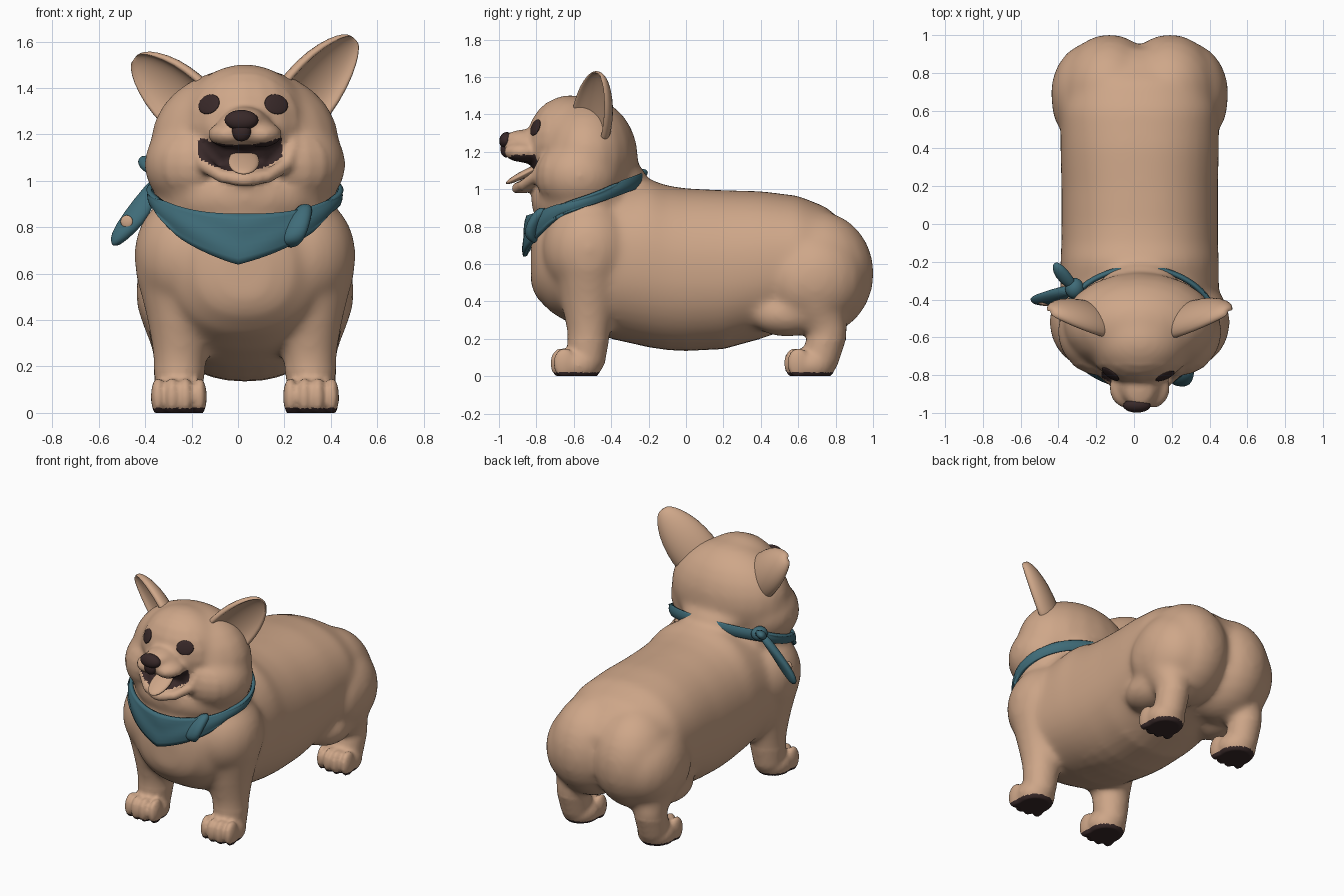
import bpy, bmesh
from math import sin, cos, pi
from mathutils import Vector, Matrix, Euler

cube = bpy.data.objects.get("Cube")
if cube:
    bpy.data.objects.remove(cube, do_unlink=True)

CENTRE_X = 0.03
BOTH = (1, -1)


def material(name, rgb):
    m = bpy.data.materials.new(name)
    m.use_nodes = True
    m.diffuse_color = (*rgb, 1)
    for node in m.node_tree.nodes:
        if node.type == 'BSDF_PRINCIPLED':
            node.inputs["Base Color"].default_value = (*rgb, 1)
            node.inputs["Roughness"].default_value = 0.8
    return m


FUR = material("tan_fur", (0.62, 0.385, 0.25))
DARK = material("dark_brown", (0.04, 0.022, 0.022))
TEAL = material("teal_cloth", (0.05, 0.15, 0.19))


def finish(name, bm, *mats):
    bmesh.ops.recalc_face_normals(bm, faces=bm.faces)
    me = bpy.data.meshes.new(name)
    bm.to_mesh(me)
    bm.free()
    for m in mats:
        me.materials.append(m)
    me.shade_smooth()
    ob = bpy.data.objects.new(name, me)
    ob.location.x = CENTRE_X
    bpy.context.collection.objects.link(ob)
    return ob


def loft(bm, rings):
    rows = [[bm.verts.new(p) for p in ring] for ring in rings]
    n = len(rows[0])
    for a, b in zip(rows, rows[1:]):
        for i in range(n):
            j = (i + 1) % n
            bm.faces.new((a[i], a[j], b[j], b[i]))
    bm.faces.new(rows[0][::-1])
    bm.faces.new(rows[-1])


def circle(n):
    return [(cos(2 * pi * i / n), sin(2 * pi * i / n)) for i in range(n)]


# Unit sphere as stacked rings, reused by every rounded part
SPHERE = []
for k in range(13):
    polar = pi - .06 - (pi - .12) * k / 12
    SPHERE.append([Vector((sin(polar) * u, sin(polar) * v, cos(polar))) for u, v in circle(20)])


def ball(bm, c, r, rot=(0, 0, 0), sides=(1,)):
    turn = Euler(rot)
    for s in sides:
        mat = Matrix.LocRotScale(Vector((c[0] * s, c[1], c[2])), turn, Vector(r))
        loft(bm, [[mat @ p for p in ring] for ring in SPHERE])


def limb(bm, pts):
    # mirrored tapered tubes with rounded joints, each point is x, y, z, radius
    for x, y, z, r in pts:
        ball(bm, (x, y, z), (r, r, r), sides=BOTH)
    for a, b in zip(pts, pts[1:]):
        for s in BOTH:
            p, q = (Vector((e[0] * s, e[1], e[2])) for e in (a, b))
            turn = (q - p).to_track_quat('Z', 'Y')
            loft(bm, [[c + turn @ Vector((u * r, v * r, 0)) for u, v in circle(20)]
                      for c, r in ((p, a[3]), (q, b[3]))])


def bulge(v):
    return abs(v) ** .9 * (1 if v > 0 else -1)


bm = bmesh.new()

# Torso: y, bottom, top, half width
stations = [(-.83, .49, .72, .10), (-.80, .42, .84, .21), (-.72, .34, .91, .31),
            (-.6, .27, .96, .38), (-.4, .2, 1.02, .42), (-.2, .155, 1.055, .42),
            (-.1, .14, 1.02, .415), (0, .135, 1.005, .415), (.2, .145, .995, .415),
            (.4, .2, .99, .42), (.6, .27, .965, .42), (.75, .36, .905, .38),
            (.87, .45, .8, .27), (.93, .5, .72, .12)]
loft(bm, [[(w * bulge(u), y, (lo + hi) / 2 + (hi - lo) / 2 * bulge(v)) for u, v in circle(40)]
          for y, lo, hi, w in stations])

# Shoulders, buttocks, haunches, knees, neck and nape
ball(bm, (.24, -.52, .68), (.24, .25, .27), sides=BOTH)
ball(bm, (.16, .7, .55), (.27, .307, .335), sides=BOTH)
ball(bm, (.25, .69, .52), (.222, .275, .27), sides=BOTH)
ball(bm, (.29, .62, .51), (.175, .18, .22), sides=BOTH)
ball(bm, (.27, .54, .33), (.145, .205, .12), sides=BOTH)
ball(bm, (0, -.54, .93), (.39, .29, .2))
ball(bm, (0, -.37, 1.06), (.24, .16, .1))

# Legs and paws
limb(bm, [(.28, -.52, .62, .195), (.27, -.52, .42, .155), (.28, -.52, .25, .118), (.285, -.53, .1, .102)])
limb(bm, [(.28, .7, .4, .16), (.29, .76, .24, .105), (.29, .72, .1, .1)])
for paw_y in (-.575, .675):
    ball(bm, (.285, paw_y, .06), (.122, .125, .1), sides=BOTH)
    for k in (-1.5, -.5, .5, 1.5):
        ball(bm, (.285 + k * .06, paw_y - .1 + abs(k) * .017, .07), (.031, .062, .084), sides=BOTH)

# Head: skull, forehead, cheeks, muzzle, jaw and lips
ball(bm, (0, -.53, 1.165), (.41, .275, .325))
ball(bm, (0, -.62, 1.24), (.28, .235, .265))
ball(bm, (.2, -.57, 1.07), (.237, .235, .21), sides=BOTH)
ball(bm, (0, -.83, 1.225), (.125, .145, .088))
ball(bm, (0, -.85, 1.262), (.095, .13, .058))
ball(bm, (.068, -.87, 1.2), (.092, .105, .056), sides=BOTH)
ball(bm, (0, -.82, 1.035), (.12, .12, .042), (.4, 0, 0))
limb(bm, [(.21, -.76, 1.16, .028), (.178, -.80, 1.07, .032), (.1, -.87, 1.02, .03), (0, -.905, 1.005, .03)])

body = finish("body", bm, FUR, DARK)
remesh = body.modifiers.new("blend", 'REMESH')
remesh.mode = 'VOXEL'
remesh.voxel_size = 0.014
relax = body.modifiers.new("relax", 'SMOOTH')
relax.factor = 0.5
relax.iterations = 5
graph = bpy.context.evaluated_depsgraph_get()
merged = bpy.data.meshes.new_from_object(body.evaluated_get(graph))
body.modifiers.clear()
body.data = merged
merged.materials.clear()
for m in (FUR, DARK):
    merged.materials.append(m)

# Smooth the large forms, keep the toes and face crisp, flatten the soles
bm = bmesh.new()
bm.from_mesh(merged)
soft = [v for v in bm.verts if v.co.z > .2 and not (v.co.y < -.74 and v.co.z > .98)]
for _ in range(18):
    bmesh.ops.smooth_vert(bm, verts=soft, factor=.5, use_axis_x=True, use_axis_y=True, use_axis_z=True)
for v in bm.verts:
    v.co.z = max(v.co.z, 0)
bm.to_mesh(merged)
bm.free()
merged.shade_smooth()


# Dark paw pads and open mouth
def is_mouth(c):
    x = c.x + .02
    return (-.97 < c.y < -.7 and abs(x) < .178
            and 1.04 + 1.9 * x ** 2 < c.z < 1.155 + x ** 2)


for f in merged.polygons:
    c = f.center
    f.material_index = int(c.z < .02 or is_mouth(c))
bpy.context.view_layer.update()

# Eyes, set on the face surface
for s, label in ((1, "left"), (-1, "right")):
    hit, loc, normal, _ = body.ray_cast(Vector((.145 * s - .01, -2, 1.33)), Vector((0, 1, 0)))
    bm = bmesh.new()
    ball(bm, loc, (.055, .046, .01), normal.to_track_quat('Z', 'Y').to_euler())
    finish(label + "_eye", bm, DARK)

# Nose
bm = bmesh.new()
ball(bm, (-.015, -.962, 1.262), (.073, .036, .044), (-.25, 0, 0))
ball(bm, (-.015, -.962, 1.215), (.042, .03, .045))
finish("nose", bm, DARK)

# Tongue
bm = bmesh.new()
ball(bm, (-.005, -.862, 1.083), (.067, .115, .02), (.48, 0, 0))
finish("tongue", bm, FUR)


# Ears: cupped crescent sections along an axis
def ear(name, s, tip):
    base = Vector((.20, -.54, 1.27))
    tip = Vector(tip)
    axis = (tip - base).normalized()
    face = Vector((.62, -.78, -.1))
    face = (face - axis * face.dot(axis)).normalized()
    side = axis.cross(face)
    arc = [pi * i / 8 for i in range(9)]
    rings = []
    for t, w in ((0, .16), (.3, .16), (.6, .143), (.85, .095), (.96, .055), (1, .025)):
        c, d = base.lerp(tip, t), .65 * w
        ring = [c + side * w * cos(a) - face * d * sin(a) for a in arc]
        ring += [c + side * .82 * w * cos(a) + face * (.016 - .6 * d * sin(a)) for a in arc[::-1]]
        rings.append([(p.x * s, p.y, p.z) for p in ring])
    bm = bmesh.new()
    loft(bm, rings)
    finish(name, bm, FUR).modifiers.new("soften", 'SUBSURF').levels = 1


ear("left_ear", 1, (.47, -.46, 1.615))
ear("right_ear", -1, (.475, -.46, 1.53))

# Neckerchief: tilted band that drops to a point in front, sinking into fur behind
bm = bmesh.new()
cols, rows_n = 96, 9
grid = []
for i in range(cols):
    a = 2 * pi * i / cols - pi
    point = max(0, 1 - abs(a + .07) / 1.2)
    top = .97 - .115 * cos(a)
    drop = .065 + .15 * point
    col = []
    for k in range(rows_n):
        v = k / (rows_n - 1)
        fold = .012 * point * sin(9 * v + 5 * abs(a))
        r = 1.01 + .03 * sin(pi * v) + .06 * v * point + fold
        col.append(bm.verts.new((.395 * r * sin(a), -.54 - .30 * r * cos(a), top - drop * v)))
    grid.append(col)
for i in range(cols):
    a, b = grid[i], grid[(i + 1) % cols]
    for k in range(rows_n - 1):
        bm.faces.new((a[k], a[k + 1], b[k + 1], b[k]))
scarf = finish("neckerchief", bm, TEAL)
loose = scarf.vertex_groups.new(name="sides_and_front")
loose.add([v.index for v in scarf.data.vertices if v.co.y < -.36], 1, 'REPLACE')
wrap = scarf.modifiers.new("rest_on_fur", 'SHRINKWRAP')
wrap.target = body
wrap.vertex_group = loose.name
wrap.wrap_method = 'NEAREST_SURFACEPOINT'
wrap.wrap_mode = 'OUTSIDE'
wrap.offset = 0.016
thick = scarf.modifiers.new("thickness", 'SOLIDIFY')
thick.thickness = 0.022
thick.offset = 0


# Cloth ends: flattened tapering strips, each point is x, y, z, half width
def cloth_end(name, pts, across, thickness):
    across = Vector(across).normalized()
    along = Vector(pts[-1][:3]) - Vector(pts[0][:3])
    out = along.cross(across).normalized()
    bm = bmesh.new()
    loft(bm, [[Vector((x, y, z)) + across * w * u + out * min(thickness, w) * v for u, v in circle(16)]
              for x, y, z, w in pts])
    finish(name, bm, TEAL).modifiers.new("soften", 'SUBSURF').levels = 1


cloth_end("front_fold", [(.265, -.75, .90, .03), (.235, -.80, .84, .055), (.205, -.825, .77, .07),
                         (.20, -.83, .735, .05), (.20, -.83, .72, .02)], (1, -.4, .2), .035)
cloth_end("long_tail", [(-.36, -.34, 1.03, .03), (-.43, -.37, .93, .06), (-.485, -.40, .83, .085),
                        (-.525, -.41, .765, .065), (-.555, -.41, .72, .015)], (1, -.25, .35), .028)
cloth_end("short_tail", [(-.34, -.34, 1.03, .025), (-.40, -.28, 1.06, .045), (-.44, -.23, 1.085, .035),
                         (-.455, -.21, 1.09, .01)], (.5, .5, .5), .028)
bm = bmesh.new()
ball(bm, (-.345, -.34, 1.03), (.05, .055, .045))
finish("knot", bm, TEAL)

# Round patch on the long tail
bm = bmesh.new()
ball(bm, (-.51, -.425, .825), (.027, .008, .027), (0, 0, -.25))
finish("tail_patch", bm, FUR)
